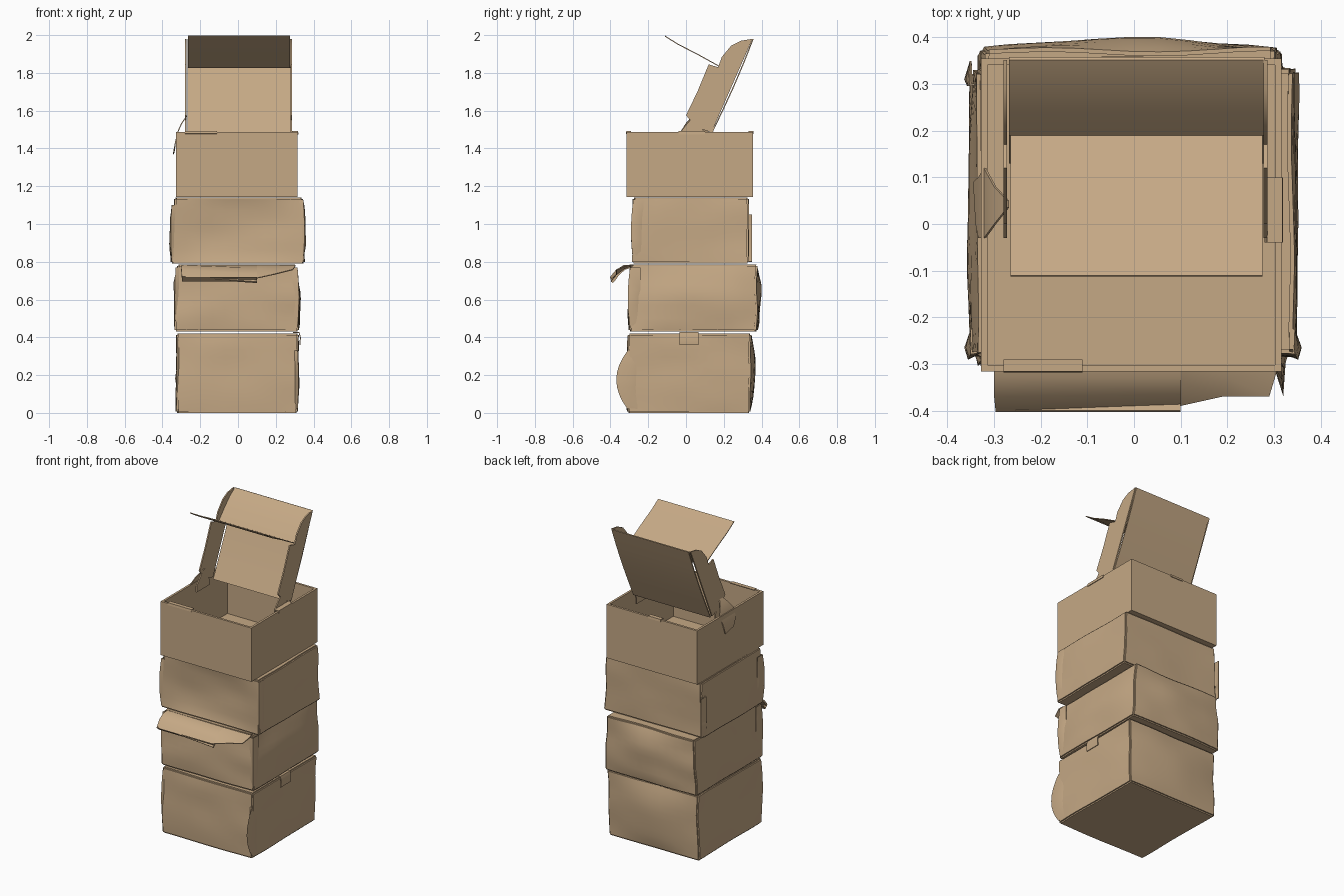
import bpy, bmesh
from mathutils import Vector, noise

if "Cube" in bpy.data.objects:
    bpy.data.objects.remove(bpy.data.objects["Cube"], do_unlink=True)

TAN = (0.56, 0.395, 0.235, 1)
card = bpy.data.materials.new("cardboard tan")
card.use_nodes = True
card.diffuse_color = TAN
shader = card.node_tree.nodes["Principled BSDF"]
shader.inputs["Base Color"].default_value = TAN
shader.inputs["Roughness"].default_value = 0.8


def finish(name, bm, angle=0.6):
    bmesh.ops.recalc_face_normals(bm, faces=bm.faces[:])
    mesh = bpy.data.meshes.new(name)
    bm.to_mesh(mesh)
    bm.free()
    mesh.materials.append(card)
    obj = bpy.data.objects.new(name, mesh)
    bpy.context.collection.objects.link(obj)
    bpy.ops.object.select_all(action='DESELECT')
    obj.select_set(True)
    bpy.context.view_layer.objects.active = obj
    bpy.ops.object.shade_smooth_by_angle(angle=angle)
    return obj


def mix(a, b, t):
    return a + (b - a) * t


def crumpled_box(name, z, bottom, top, bulge, rough, seed):
    """bottom/top: x0, x1, y0, y1; bulge: outward swell of -x, +x, -y, +y."""
    bm = bmesh.new()
    bmesh.ops.create_cube(bm, size=2)
    bmesh.ops.subdivide_edges(bm, edges=bm.edges[:], cuts=9, use_grid_fill=True)
    for v in bm.verts:
        u = v.co.copy()
        t = (u.z + 1) / 2
        x0, x1, y0, y1 = (mix(a, b, t) for a, b in zip(bottom, top))
        p = Vector((mix(x0, x1, (u.x + 1) / 2), mix(y0, y1, (u.y + 1) / 2), mix(*z, t)))
        side_x = (1 - u.y ** 2) * (1 - u.z ** 2)
        side_y = (1 - u.x ** 2) * (1 - u.z ** 2)
        if abs(u.x) > 0.99:
            p.x += u.x * bulge[u.x > 0] * side_x
        if abs(u.y) > 0.99:
            p.y += u.y * bulge[2 + (u.y > 0)] * side_y
        n = noise.noise_vector(u * 1.3 + Vector((seed, seed, seed))) * rough
        p += Vector((n.x, n.y, n.z * 0.3 * (1 - abs(u.z))))
        v.co = p
    rim = [e for e in bm.edges if e.calc_face_angle(0) > 1]
    bmesh.ops.bevel(bm, geom=rim, offset=0.008, segments=2, affect='EDGES')
    return finish(name, bm)


def sheet(name, rows, thick=0.005):
    """Skin a thin card sheet over rows of points."""
    bm = bmesh.new()
    grid = [[bm.verts.new(p) for p in row] for row in rows]
    for a, b in zip(grid, grid[1:]):
        for i in range(len(a) - 1):
            bm.faces.new((a[i], a[i + 1], b[i + 1], b[i]))
    bmesh.ops.recalc_face_normals(bm, faces=bm.faces[:])
    bmesh.ops.solidify(bm, geom=bm.faces[:], thickness=thick)
    return finish(name, bm)


def across(x0, x1, profile):
    """Rows running along x for a (y, z) profile."""
    return [[(x0, y, z), (x1, y, z)] for y, z in profile]


def plate(name, x, outline, thick=0.008):
    """Flat panel facing x with a (y, z) outline."""
    bm = bmesh.new()
    face = bm.faces.new([bm.verts.new((x, y, z)) for y, z in outline])
    ext = bmesh.ops.extrude_face_region(bm, geom=[face])
    for v in ext["geom"]:
        if isinstance(v, bmesh.types.BMVert):
            v.co.x += thick
    return finish(name, bm)


# Three closed boxes, each a bit crushed
crumpled_box("bottom_box", (0, 0.42), (-0.325, 0.315, -0.31, 0.34),
             (-0.325, 0.32, -0.305, 0.345), (0, 0.005, 0.008, 0.025), 0.008, 2.1)
crumpled_box("lower_middle_box", (0.43, 0.785), (-0.335, 0.32, -0.3, 0.375),
             (-0.32, 0.3, -0.295, 0.375), (0.01, 0.02, 0.005, 0.022), 0.009, 5.4)
crumpled_box("upper_middle_box", (0.79, 1.14), (-0.355, 0.35, -0.285, 0.33),
             (-0.335, 0.34, -0.28, 0.33), (0.006, 0.005, -0.02, 0), 0.007, 8.7)

# Open box on top: hollowed block with a thin rim
X0, X1, Y0, Y1, Z0, Z1 = -0.328, 0.316, -0.316, 0.355, 1.142, 1.487
bm = bmesh.new()
bmesh.ops.create_cube(bm, size=1)
for v in bm.verts:
    v.co = (mix(X0, X1, v.co.x + 0.5), mix(Y0, Y1, v.co.y + 0.5), mix(Z0, Z1, v.co.z + 0.5))
lid_face = max(bm.faces, key=lambda f: f.calc_center_median().z)
bmesh.ops.inset_region(bm, faces=[lid_face], thickness=0.02)
hole = bmesh.ops.extrude_face_region(bm, geom=[lid_face])
for v in hole["geom"]:
    if isinstance(v, bmesh.types.BMVert):
        v.co.z = Z0 + 0.02
if lid_face.is_valid:
    bm.faces.remove(lid_face)
finish("open_box", bm, 0.5)

# Locking tabs on the rim
sheet("front_rim_tab", across(-0.28, -0.11, [(-0.318, 1.478), (-0.316, 1.492), (-0.29, 1.492)]))
sheet("back_rim_tab", across(-0.07, 0.02, [(0.359, 1.478), (0.357, 1.492), (0.33, 1.492)]))
sheet("side_rim_tab", [[(x, y, z) for y in (-0.04, 0.1)]
                       for x, z in ((0.32, 1.475), (0.318, 1.493), (0.285, 1.493), (0.28, 1.4))])

# Torn handle tab draped over the right wall
sheet("torn_handle_tab", [
    [(-0.272, 0.05, 1.575), (-0.272, 0.035, 1.575)],
    [(-0.3, 0.08, 1.535), (-0.3, 0.0, 1.535)],
    [(-0.322, 0.12, 1.487), (-0.322, -0.03, 1.487)],
    [(-0.334, 0.1, 1.43), (-0.334, -0.03, 1.43)],
    [(-0.345, 0.09, 1.37), (-0.34, 0.0, 1.385)]])

# Raised lid: back panel, top edge and tucked front flap
sheet("lid_panel", across(-0.268, 0.28, [(0.13, 1.475), (0.19, 1.6), (0.25, 1.73),
                                         (0.305, 1.86), (0.352, 1.98)]), 0.006)
sheet("lid_edge", across(-0.268, 0.28, [(0.352, 1.98), (0.3, 1.945), (0.24, 1.885), (0.19, 1.83)]))
sheet("lid_front_flap", across(-0.265, 0.275, [(0.19, 1.83), (0.06, 1.902), (-0.04, 1.953),
                                               (-0.11, 1.997)]))
wing = [(0.135, 1.485), (0.06, 1.51), (0.0, 1.575), (0.06, 1.7), (0.12, 1.845), (0.17, 1.83),
        (0.19, 1.885), (0.24, 1.945), (0.29, 1.97), (0.352, 1.98)]
for side, x in (("right", -0.28), ("left", 0.278)):
    plate(side + "_lid_wing", x, wing)
    plate(side + "_hinge_gusset", x, [(-0.03, 1.45), (-0.03, 1.487), (0.03, 1.56), (0.1, 1.487), (0.1, 1.45)])

# Bent flap escaping from the lower middle box
sheet("bent_flap", [
    [(-0.3, -0.29, 0.785), (0.1, -0.29, 0.782)],
    [(-0.3, -0.33, 0.782), (0.1, -0.33, 0.768)],
    [(-0.3, -0.37, 0.758), (0.1, -0.365, 0.735)],
    [(-0.297, -0.4, 0.722), (0.1, -0.397, 0.695)]], 0.012)
sheet("bent_flap_lip", across(-0.297, 0.1, [(-0.4, 0.72), (-0.38, 0.703), (-0.36, 0.73)]))
sheet("torn_flap_end", [
    [(0.1, -0.29, 0.782), (0.1, -0.34, 0.765), (0.1, -0.39, 0.715)],
    [(0.2, -0.29, 0.782), (0.2, -0.33, 0.765), (0.19, -0.37, 0.735)],
    [(0.3, -0.29, 0.785), (0.305, -0.32, 0.782), (0.29, -0.37, 0.76)]])

# Small lock tab between the two lowest boxes
sheet("side_lock_tab", [[(x, y, z) for y in (-0.035, 0.065)]
                        for x, z in ((0.29, 0.428), (0.325, 0.428), (0.333, 0.4), (0.33, 0.36))])


# Crumpled folds at the front corners of the side walls
def corner_fold(name, x, y, z0, z1, out, reach):
    rows = []
    for i in range(9):
        t = i / 8
        swell = 4 * t * (1 - t)
        z = mix(z0, z1, t)
        wob = noise.noise(Vector((x * 9, y * 7, z * 14))) * 0.008
        rows.append([(x, y + 0.05, z), (x + out * swell + wob, y + 0.01, z),
                     (x + out * 0.5 * swell, y - reach * swell - 0.004, z),
                     (x - out * 2, y - 0.001, z)])
    sheet(name, rows, 0.004)


corner_fold("bottom_left_fold", 0.316, -0.305, 0.02, 0.33, 0.008, 0.06)
corner_fold("bottom_right_fold", -0.322, -0.3, 0.05, 0.4, -0.006, 0.012)
corner_fold("lower_left_fold", 0.315, -0.292, 0.45, 0.77, 0.014, 0.012)
corner_fold("lower_right_fold", -0.33, -0.29, 0.45, 0.77, -0.01, 0.01)
corner_fold("upper_left_fold", 0.345, -0.275, 0.8, 1.13, 0.014, 0.012)
corner_fold("upper_right_fold", -0.35, -0.275, 0.8, 1.1, -0.012, 0.012)
corner_fold("upper_right_back_fold", -0.352, 0.3, 0.8, 1.05, -0.012, 0.0)
